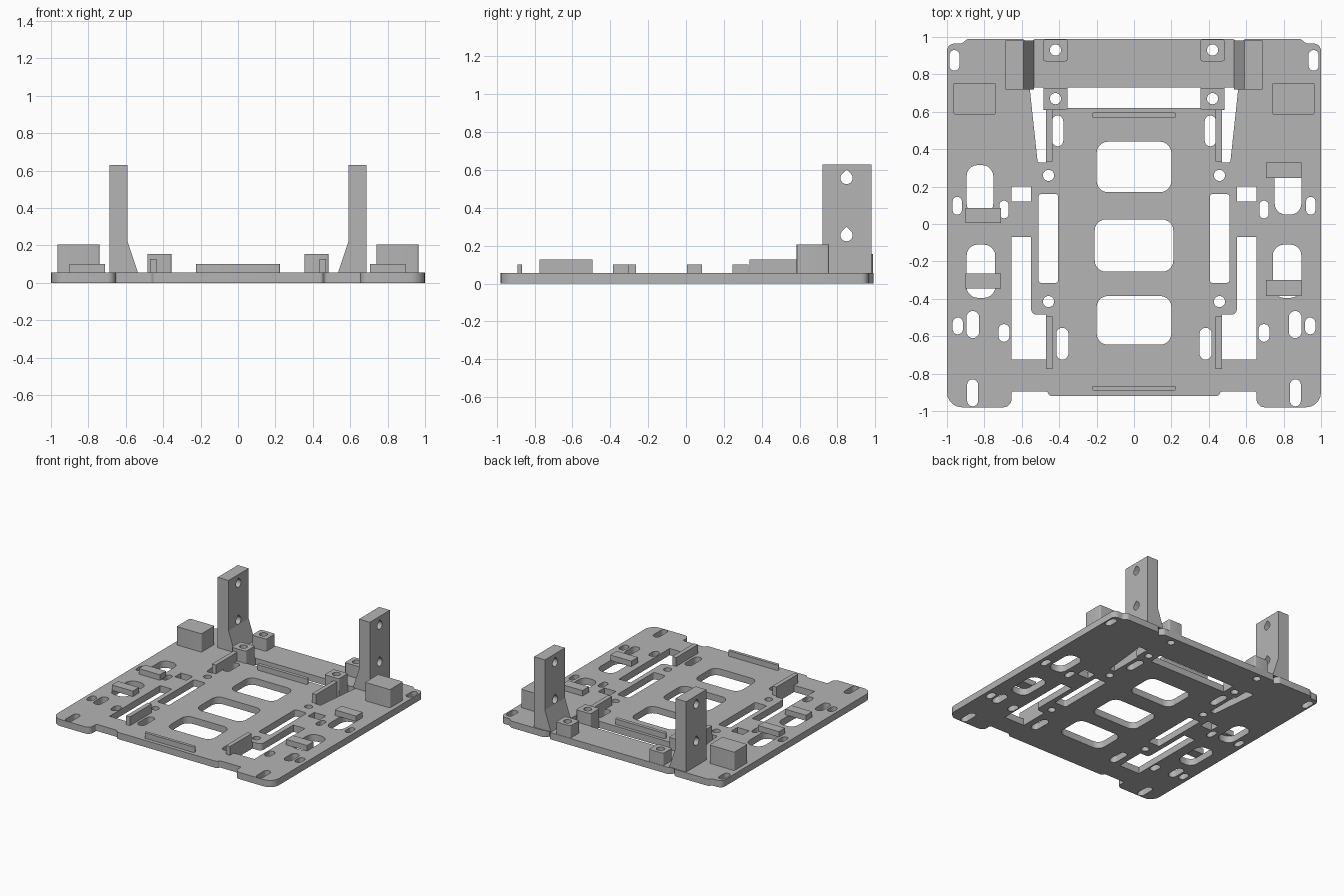
import bpy, bmesh, math
from mathutils import Matrix, Vector

cube = bpy.data.objects.get("Cube")
if cube:
    bpy.data.objects.remove(cube, do_unlink=True)

grey = bpy.data.materials.new("plain grey")
grey.use_nodes = True
grey.diffuse_color = (0.46, 0.46, 0.46, 1)
grey.node_tree.nodes["Principled BSDF"].inputs["Base Color"].default_value = grey.diffuse_color

T = 0.055  # plate thickness


def rounded(corners, steps=5):
    """Closed outline from (x, y, radius) corners, each replaced by an arc."""
    pts, n = [], len(corners)
    for i, (x, y, r) in enumerate(corners):
        p = Vector((x, y))
        a = Vector(corners[i - 1][:2]) - p
        b = Vector(corners[(i + 1) % n][:2]) - p
        turn = math.pi - a.angle(b)
        if r == 0 or turn < 0.01:
            pts.append(p)
            continue
        t = min(r * math.tan(turn / 2), a.length * 0.499, b.length * 0.499)
        s, e, w = p + a.normalized() * t, p + b.normalized() * t, math.cos(turn / 2)
        for k in range(steps + 1):
            u = k / steps
            c0, c1, c2 = (1 - u) ** 2, 2 * u * (1 - u) * w, u * u
            pts.append((s * c0 + p * c1 + e * c2) / (c0 + c1 + c2))
    return pts


def rect(x0, x1, y0, y1, r=0.0):
    return rounded([(x0, y0, r), (x1, y0, r), (x1, y1, r), (x0, y1, r)])


def slot(x, w, y0, y1):
    return rect(x - w / 2, x + w / 2, y0, y1, w / 2)


def circle(x, y, r=0.03, n=24):
    return [Vector((x + r * math.cos(k * math.tau / n), y + r * math.sin(k * math.tau / n)))
            for k in range(n)]


def teardrop(x, y, r=0.032, n=18):
    arc = [math.radians(135 + 270 * k / n) for k in range(n + 1)]
    return [Vector((x + r * math.cos(a), y + r * math.sin(a))) for a in arc] + \
        [Vector((x, y + r * math.sqrt(2)))]


def flip(loop):
    return [Vector((-p[0], p[1])) for p in reversed(loop)]


def prism(name, loops, lo, hi, axis="z"):
    """Extrude an outline with holes; axis x uses (y, z) outlines, axis y uses (z, x)."""
    curve = bpy.data.curves.new(name, "CURVE")
    curve.dimensions, curve.fill_mode = "2D", "BOTH"
    curve.extrude = (hi - lo) / 2
    for loop in loops:
        sp = curve.splines.new("POLY")
        sp.points.add(len(loop) - 1)
        for pt, p in zip(sp.points, loop):
            pt.co = (p[0], p[1], 0, 1)
        sp.use_cyclic_u = True
    temp = bpy.data.objects.new(name + " outline", curve)
    bpy.context.collection.objects.link(temp)
    dg = bpy.context.evaluated_depsgraph_get()
    mesh = bpy.data.meshes.new_from_object(temp.evaluated_get(dg))
    bpy.data.objects.remove(temp, do_unlink=True)
    turn = {"z": ((1, 0, 0), (0, 1, 0), (0, 0, 1)),
            "x": ((0, 0, 1), (1, 0, 0), (0, 1, 0)),
            "y": ((0, 1, 0), (0, 0, 1), (1, 0, 0))}[axis]
    bm = bmesh.new()
    bm.from_mesh(mesh)
    bmesh.ops.translate(bm, verts=bm.verts, vec=(0, 0, (lo + hi) / 2))
    bmesh.ops.transform(bm, verts=bm.verts, matrix=Matrix(turn).to_4x4())
    bmesh.ops.remove_doubles(bm, verts=bm.verts, dist=0.0002)
    bmesh.ops.recalc_face_normals(bm, faces=bm.faces)
    bm.to_mesh(mesh)
    bm.free()
    mesh.materials.clear()
    mesh.materials.append(grey)
    ob = bpy.data.objects.new(name, mesh)
    bpy.context.collection.objects.link(ob)
    bpy.ops.object.select_all(action="DESELECT")
    ob.select_set(True)
    bpy.context.view_layer.objects.active = ob
    bpy.ops.object.shade_smooth_by_angle(angle=math.radians(30))
    return ob


# Base plate outline: left half, mirrored
half = [(0.45, -0.92, 0.02), (0.465, -0.895, 0.02), (0.655, -0.895, 0.01),
        (0.655, -0.98, 0.05), (1, -0.98, 0.08), (1, 0.965, 0.06), (0.92, 0.965, 0.03),
        (0.89, 0.99, 0.03), (0.59, 0.99, 0.03), (0.565, 0.955, 0), (0.535, 0.99, 0.03)]
outline = rounded(half + [(-x, y, r) for x, y, r in reversed(half)])

# Central windows and rear gap
holes = [rect(-0.2, 0.2, 0.17, 0.44, 0.06),
         rect(-0.21, 0.21, -0.255, 0.025, 0.06),
         rect(-0.2, 0.2, -0.645, -0.385, 0.06),
         rect(-0.355, 0.355, 0.62, 0.73)]

# Openings repeated on both sides
side = [
    rounded([(0.485, 0.73, 0), (0.485, 0.61, 0), (0.47, 0.61, 0), (0.47, 0.33, 0),
             (0.515, 0.33, 0.01), (0.558, 0.73, 0)]),
    rounded([(0.655, -0.07, 0), (0.55, -0.07, 0), (0.55, -0.485, 0.03),
             (0.47, -0.485, 0), (0.47, -0.725, 0), (0.655, -0.725, 0)]),
    rect(0.55, 0.655, 0.12, 0.2),
    rect(0.405, 0.51, -0.315, 0.16, 0.015),
    rect(0.752, 0.895, 0.05, 0.315, 0.06),
    rect(0.742, 0.895, -0.395, -0.11, 0.06),
    circle(0.457, 0.26), circle(0.457, -0.415),
    circle(0.42, 0.67), circle(0.42, 0.93),
    slot(0.96, 0.054, 0.82, 0.93),
    slot(0.945, 0.05, 0.05, 0.145),
    slot(0.695, 0.05, 0.03, 0.125),
    slot(0.942, 0.055, -0.59, -0.5),
    slot(0.862, 0.068, -0.61, -0.465),
    slot(0.695, 0.058, -0.63, -0.535),
    slot(0.863, 0.058, -0.975, -0.83),
    slot(0.383, 0.065, -0.725, -0.555),
    slot(0.408, 0.06, 0.415, 0.58),
]
prism("base_plate", [outline] + holes + side + [flip(h) for h in side], 0, T)

# Front and rear centre ribs
prism("front_rib", [rect(-0.225, 0.225, -0.89, -0.865, 0.01)], T, 0.1)
prism("rear_rib", [rect(-0.225, 0.225, 0.567, 0.595, 0.01)], T, 0.1)

for s, tag in ((1, "left"), (-1, "right")):
    def put(name, loops, lo, hi):
        prism(tag + "_" + name, [l if s > 0 else flip(l) for l in loops], lo, hi)

    # Drilled mounting blocks
    for y, name in ((0.67, "front_mount"), (0.93, "rear_mount")):
        put(name, [rect(0.355, 0.485, y - 0.06, y + 0.057, 0.012), circle(0.42, y)], T, 0.155)
    # Guide rails and corner block
    put("rear_rail", [rect(0.435, 0.47, 0.335, 0.61)], T, 0.127)
    put("front_rail", [rect(0.435, 0.47, -0.775, -0.495)], T, 0.127)
    put("corner_block", [rect(0.74, 0.965, 0.585, 0.755, 0.01)], T, 0.205)

    # Tower with teardrop bolt holes and sloped foot
    a, b = sorted((s * 0.59, s * 0.688))
    prism(tag + "_tower", [rect(0.72, 0.98, T, 0.63), teardrop(0.848, 0.557),
                           teardrop(0.848, 0.255)], a, b, "x")
    foot = [(T, s * 0.59), (0.22, s * 0.59), (T, s * 0.535)]
    prism(tag + "_tower_foot", [foot], 0.72, 0.98, "y")

# Cross tabs over the side windows, offset differently per side
for name, x0, x1, y0, y1 in (("right_rear_tab", -0.9, -0.71, 0.005, 0.085),
                             ("right_front_tab", -0.9, -0.71, -0.345, -0.265),
                             ("left_rear_tab", 0.705, 0.895, 0.245, 0.33),
                             ("left_front_tab", 0.705, 0.895, -0.385, -0.3)):
    prism(name, [rect(x0, x1, y0, y1)], T, 0.1)
